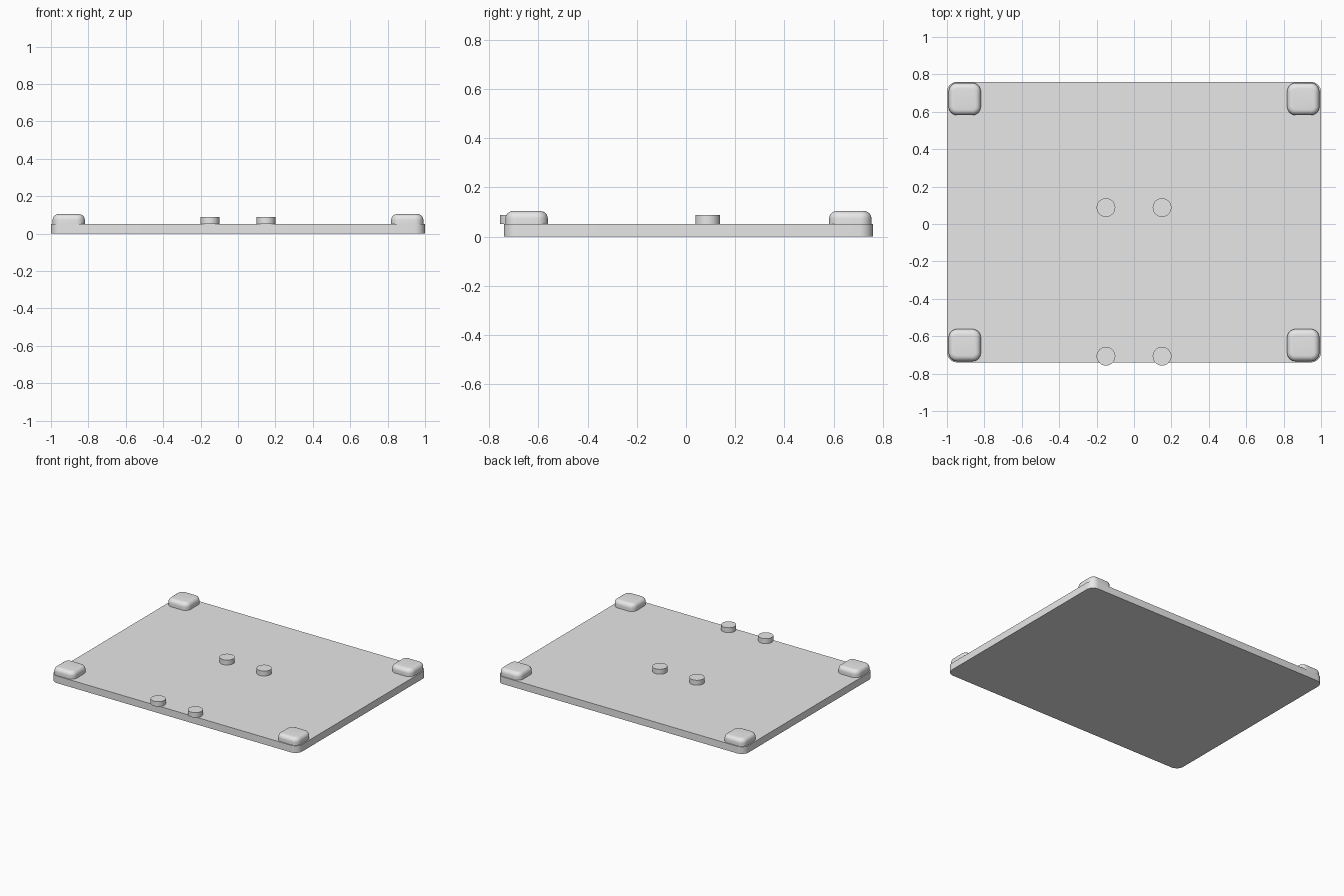
import bpy
import bmesh
from mathutils import Matrix, Vector

if "Cube" in bpy.data.objects:
    bpy.data.objects.remove(bpy.data.objects["Cube"], do_unlink=True)

grey = bpy.data.materials.new("light_grey")
grey.use_nodes = True
colour = (0.8, 0.8, 0.8, 1)
grey.diffuse_color = colour
grey.node_tree.nodes["Principled BSDF"].inputs["Base Color"].default_value = colour

PLATE_TOP = 0.052
PLATE_Y = 0.01      # plate centre, offset by the overhanging front studs


def finish(bm, name):
    mesh = bpy.data.meshes.new(name)
    bm.to_mesh(mesh)
    bm.free()
    mesh.materials.append(grey)
    obj = bpy.data.objects.new(name, mesh)
    bpy.context.collection.objects.link(obj)
    bpy.ops.object.select_all(action="DESELECT")
    obj.select_set(True)
    bpy.context.view_layer.objects.active = obj
    bpy.ops.object.shade_smooth_by_angle()
    return obj


def rounded_box(name, centre, size, corner, top=0):
    """Box with rounded upright corners and, optionally, a rounded top rim."""
    bm = bmesh.new()
    bmesh.ops.create_cube(bm, size=1, matrix=Matrix.LocRotScale(centre, None, size))
    upright = [e for e in bm.edges
               if abs(e.verts[0].co.z - e.verts[1].co.z) > size.z / 2]
    bmesh.ops.bevel(bm, geom=upright, offset=corner, segments=8,
                    profile=0.5, affect="EDGES")
    if top:
        rim = [e for e in bm.edges if all(v.co.z > centre.z for v in e.verts)]
        bmesh.ops.bevel(bm, geom=rim, offset=top, segments=6,
                        profile=0.5, affect="EDGES")
    return finish(bm, name)


def stud(name, x, y):
    bottom, height = PLATE_TOP, 0.036
    bm = bmesh.new()
    bmesh.ops.create_cone(bm, cap_ends=True, segments=48, radius1=0.05, radius2=0.05,
                          depth=height,
                          matrix=Matrix.Translation((x, y, bottom + height / 2)))
    return finish(bm, name)


# Base plate
rounded_box("base_plate", Vector((0, PLATE_Y, PLATE_TOP / 2)),
            Vector((2, 1.5, PLATE_TOP)), 0.055)

# Corner pads and the two pairs of studs
for side, sx in (("left", 1), ("right", -1)):
    for end, sy in (("front", -1), ("back", 1)):
        rounded_box(f"{end}_{side}_pad",
                    Vector((sx * 0.905, PLATE_Y + sy * 0.658, PLATE_TOP + 0.026)),
                    Vector((0.172, 0.172, 0.052)), 0.045, 0.03)
    stud(f"front_{side}_stud", sx * 0.15, -0.707)
    stud(f"middle_{side}_stud", sx * 0.15, 0.088)
